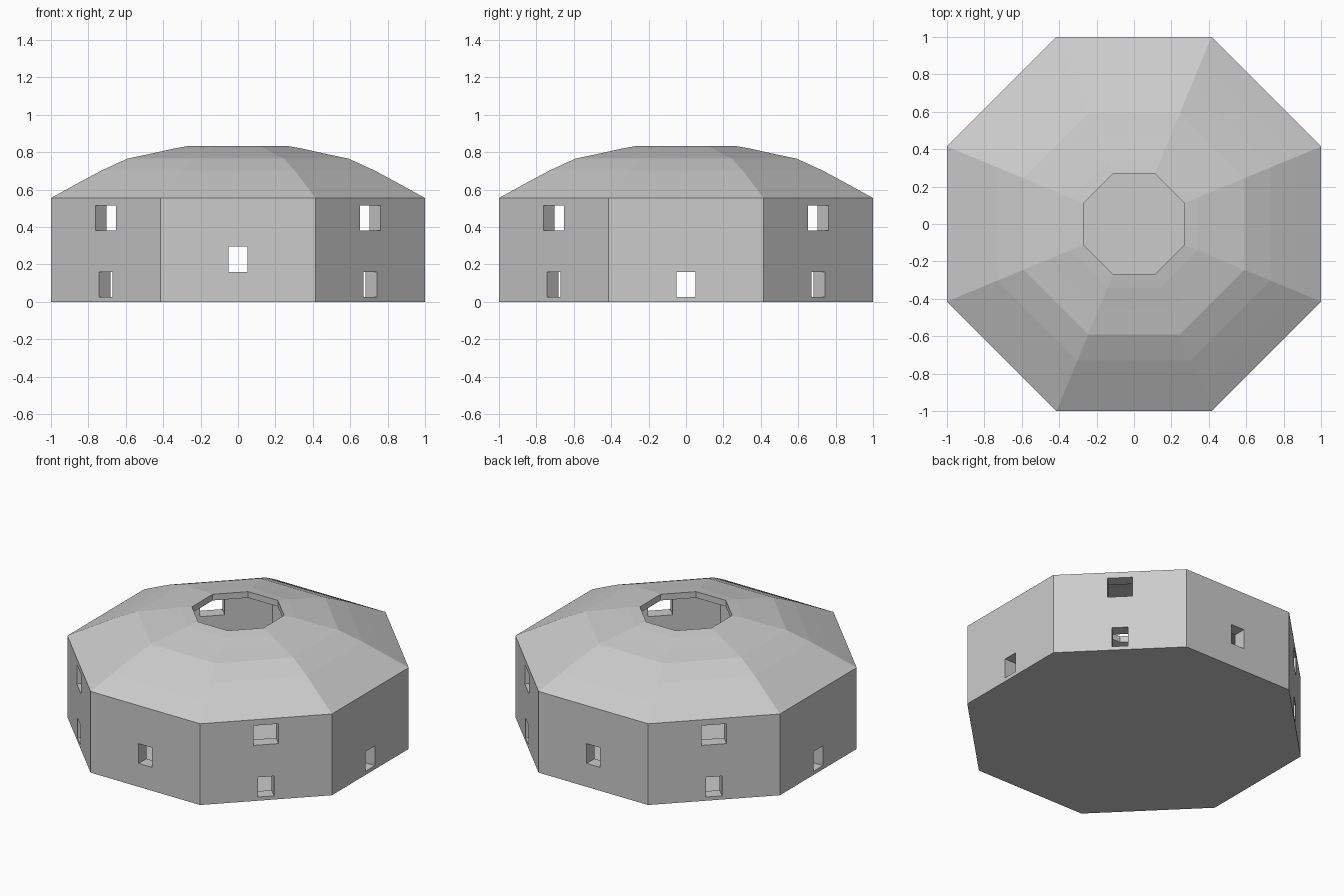
import bpy, bmesh, math
from mathutils import Matrix, Vector

if "Cube" in bpy.data.objects:
    bpy.data.objects.remove(bpy.data.objects["Cube"])

SIDES = 8
WALL = 0.085      # wall thickness
INNER = 1 - WALL


def ring(bm, apothem, z):
    r = apothem / math.cos(math.pi / SIDES)
    return [bm.verts.new((r * math.cos((i + 0.5) * math.tau / SIDES),
                          r * math.sin((i + 0.5) * math.tau / SIDES), z))
            for i in range(SIDES)]


def finish(bm, name):
    bmesh.ops.recalc_face_normals(bm, faces=bm.faces)
    mesh = bpy.data.meshes.new(name)
    bm.to_mesh(mesh)
    bm.free()
    obj = bpy.data.objects.new(name, mesh)
    bpy.context.collection.objects.link(obj)
    return obj


# Hollow octagonal shell: (apothem, height), outside then down the inside
outer = [(1, 0), (1, 0.555), (0.86, 0.632), (0.73, 0.702), (0.59, 0.766),
         (0.46, 0.793), (0.34, 0.82), (0.27, 0.832)]
inner = [(0.27, 0.79), (0.46, 0.753), (0.58, 0.72), (0.72, 0.655),
         (INNER, 0.545), (INNER, 0.02)]
bm = bmesh.new()
rings = [ring(bm, a, z) for a, z in outer + inner]
for lo, hi in zip(rings, rings[1:]):
    for i in range(SIDES):
        j = (i + 1) % SIDES
        bm.faces.new((lo[i], lo[j], hi[j], hi[i]))
bm.faces.new(rings[0])
bm.faces.new(rings[-1])
shell = finish(bm, "domed_building")

# Window openings on each side: (width, bottom, top)
LOW = (0.10, 0.025, 0.16)
MID = (0.10, 0.16, 0.295)
HIGH = (0.155, 0.38, 0.515)
bm = bmesh.new()
for k in range(SIDES):
    openings = [LOW, HIGH] if k % 2 else ([LOW] if k % 4 == 0 else [MID])
    turn = Matrix.Rotation(k * math.tau / SIDES, 4, 'Z')
    for w, z0, z1 in openings:
        move = Matrix.Translation((1 - WALL / 2, 0, (z0 + z1) / 2))
        size = Matrix.Diagonal((WALL + 0.08, w, z1 - z0, 1))
        bmesh.ops.create_cube(bm, size=1, matrix=turn @ move @ size)
cutter = finish(bm, "window_cutter")
cutter.hide_render = True

# Cut the openings and keep the result as plain mesh
mod = shell.modifiers.new("windows", 'BOOLEAN')
mod.operation = 'DIFFERENCE'
mod.solver = 'EXACT'
mod.object = cutter
deps = bpy.context.evaluated_depsgraph_get()
cut_mesh = bpy.data.meshes.new_from_object(shell.evaluated_get(deps))
shell.modifiers.clear()
shell.data = cut_mesh
bpy.data.objects.remove(cutter)
